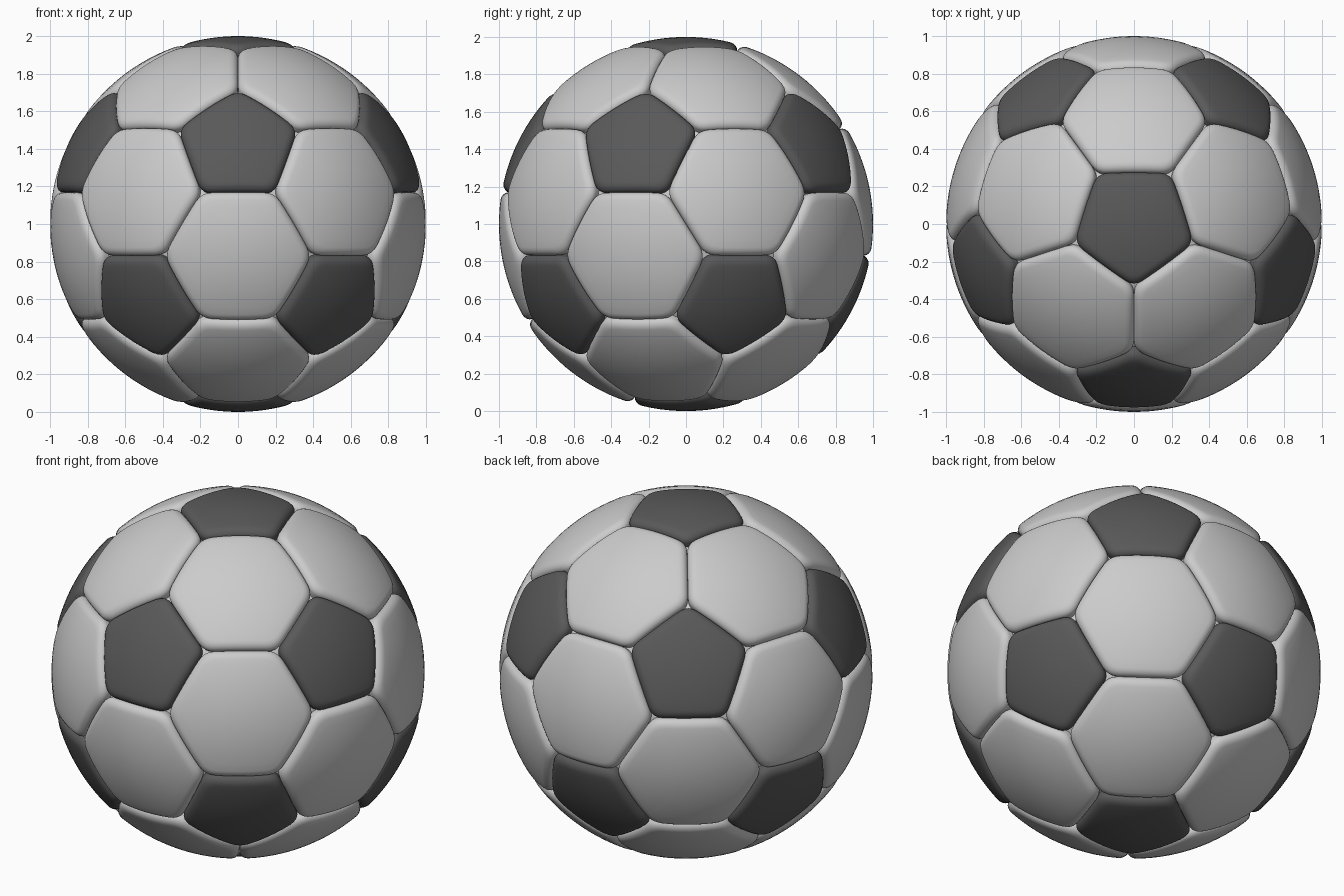
import bpy, bmesh
from math import sin, cos, pi, radians, atan
from mathutils import Vector

if "Cube" in bpy.data.objects:
    bpy.data.objects.remove(bpy.data.objects["Cube"])

CENTRE = Vector((0, 0, 1))
BEVEL_W, BEVEL_H, CORNER = 0.045, 0.04, 0.05

# Icosahedron directions: two poles and two staggered rings of five
lat = atan(0.5)
ico = [Vector((0, 0, 1)), Vector((0, 0, -1))]
for k in range(5):
    for sign in (1, -1):
        a = radians(72 * k) - sign * pi / 2
        ico.append(Vector((cos(lat) * cos(a), cos(lat) * sin(a), sign * sin(lat))))


def near(a, b):
    return a != b and (ico[a] - ico[b]).length < 1.2


def third(a, b):
    return (ico[a] * 2 + ico[b]) / 3


def sort_around(points):
    """Order points counter-clockwise seen from outside."""
    c = sum(points, Vector()) / len(points)
    n = c.normalized()
    u = (points[0] - c).normalized()
    v = n.cross(u)
    from_angle = lambda p: Vector((1, 0)).angle_signed(Vector(((p - c).dot(u), (p - c).dot(v))), 0)
    return sorted(points, key=from_angle, reverse=True)


def outline(corners):
    """Panel outline with slightly rounded corners."""
    pts = []
    n = len(corners)
    for i, p in enumerate(corners):
        to_prev = (corners[i - 1] - p).normalized()
        to_next = (corners[(i + 1) % n] - p).normalized()
        a, b = p + to_prev * CORNER, p + to_next * CORNER
        for t in (0, 0.25, 0.5, 0.75, 1):
            pts.append(a * (1 - t) ** 2 + p * 2 * t * (1 - t) + b * t * t)
        end = corners[(i + 1) % n] - to_next * CORNER
        pts += [b.lerp(end, j / 6) for j in range(1, 6)]
    return pts


def add_panel(bm, corners):
    """Puffed spherical panel with a rolled edge and a wall into the seam."""
    corners = sort_around(corners)
    c = sum(corners, Vector()) / len(corners)
    apothem = ((corners[0] + corners[1]) / 2 - c).length
    rim = outline(corners)
    inner = 1 - BEVEL_W / apothem
    profile = [(inner * j / 7, 1) for j in range(1, 7)]
    for j in range(7):
        a = pi / 2 * j / 6
        profile.append((1 - BEVEL_W / apothem * (1 - sin(a)), 1 - BEVEL_H * (1 - cos(a))))
    profile.append((1, 0.92))
    rings = [[bm.verts.new(CENTRE + c.lerp(p, t).normalized() * r) for p in rim]
             for t, r in profile]
    top = bm.verts.new(CENTRE + c.normalized())
    n = len(rim)
    for i in range(n):
        j = (i + 1) % n
        bm.faces.new((top, rings[0][i], rings[0][j]))
        for r0, r1 in zip(rings, rings[1:]):
            bm.faces.new((r0[i], r1[i], r1[j], r0[j]))


def finish(bm, name):
    bmesh.ops.recalc_face_normals(bm, faces=bm.faces)
    for f in bm.faces:
        f.smooth = True
    mesh = bpy.data.meshes.new(name)
    bm.to_mesh(mesh)
    bm.free()
    obj = bpy.data.objects.new(name, mesh)
    bpy.context.collection.objects.link(obj)
    return obj


# Dark pentagon panels, one per icosahedron corner
bm = bmesh.new()
for a in range(12):
    add_panel(bm, [third(a, b) for b in range(12) if near(a, b)])
pentagons = finish(bm, "dark_pentagon_panels")
dark = bpy.data.materials.new("dark_leather")
dark.diffuse_color = (0.1, 0.1, 0.1, 1)
dark.use_nodes = True
dark.node_tree.nodes["Principled BSDF"].inputs["Base Color"].default_value = dark.diffuse_color
pentagons.data.materials.append(dark)

# Light hexagon panels, one per icosahedron face
bm = bmesh.new()
for a in range(12):
    for b in range(a + 1, 12):
        for d in range(b + 1, 12):
            if near(a, b) and near(b, d) and near(a, d):
                tri = (a, b, d)
                add_panel(bm, [third(p, q) for p in tri for q in tri if p != q])
finish(bm, "light_hexagon_panels")

# Inner bladder closing the seams
bm = bmesh.new()
bmesh.ops.create_icosphere(bm, subdivisions=4, radius=0.935)
bmesh.ops.translate(bm, verts=bm.verts, vec=CENTRE)
finish(bm, "inner_bladder")
